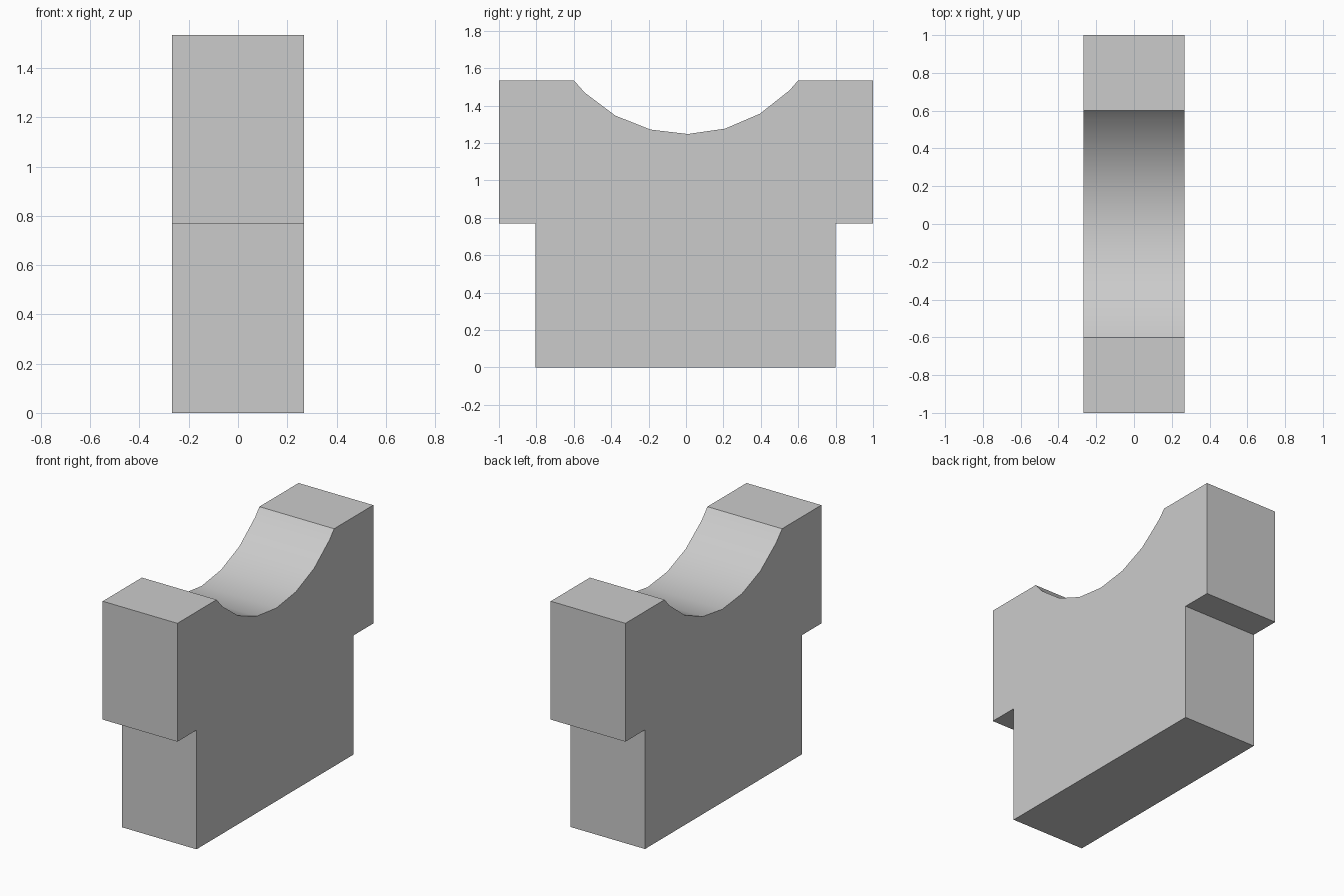
import bpy, bmesh, math

cube = bpy.data.objects.get("Cube")
if cube:
    bpy.data.objects.remove(cube, do_unlink=True)

HALF_WIDTH = 0.267
TOP, STEP = 1.535, 0.77
RADIUS, CENTRE_Z = 0.773, 2.021

# Plain grey material
grey = bpy.data.materials.new("light_grey")
grey.use_nodes = True
colour = (0.6, 0.6, 0.6, 1)
grey.diffuse_color = colour
grey.node_tree.nodes["Principled BSDF"].inputs["Base Color"].default_value = colour

# Side profile: stepped block with a shallow saddle cut in the top
profile = [(-0.6, TOP), (-1, TOP), (-1, STEP), (-0.805, STEP), (-0.805, 0),
           (0.8, 0), (0.8, STEP), (1, STEP), (1, TOP), (0.6, TOP)]
for k in range(3, -4, -1):
    a = math.radians(0.75 + 15 * k)
    profile.append((RADIUS * math.sin(a), CENTRE_Z - RADIUS * math.cos(a)))

# Extrude the profile across the width
bm = bmesh.new()
side = bm.faces.new([bm.verts.new((-HALF_WIDTH, y, z)) for y, z in profile])
result = bmesh.ops.extrude_face_region(bm, geom=[side], use_keep_orig=True)
moved = [v for v in result["geom"] if isinstance(v, bmesh.types.BMVert)]
bmesh.ops.translate(bm, verts=moved, vec=(2 * HALF_WIDTH, 0, 0))
bmesh.ops.recalc_face_normals(bm, faces=bm.faces)

mesh = bpy.data.meshes.new("saddle_block")
bm.to_mesh(mesh)
bm.free()
mesh.materials.append(grey)
block = bpy.data.objects.new("saddle_block", mesh)
bpy.context.collection.objects.link(block)

# Smooth saddle, crisp corners
bpy.ops.object.select_all(action="DESELECT")
block.select_set(True)
bpy.context.view_layer.objects.active = block
bpy.ops.object.shade_smooth_by_angle(angle=math.radians(30))
